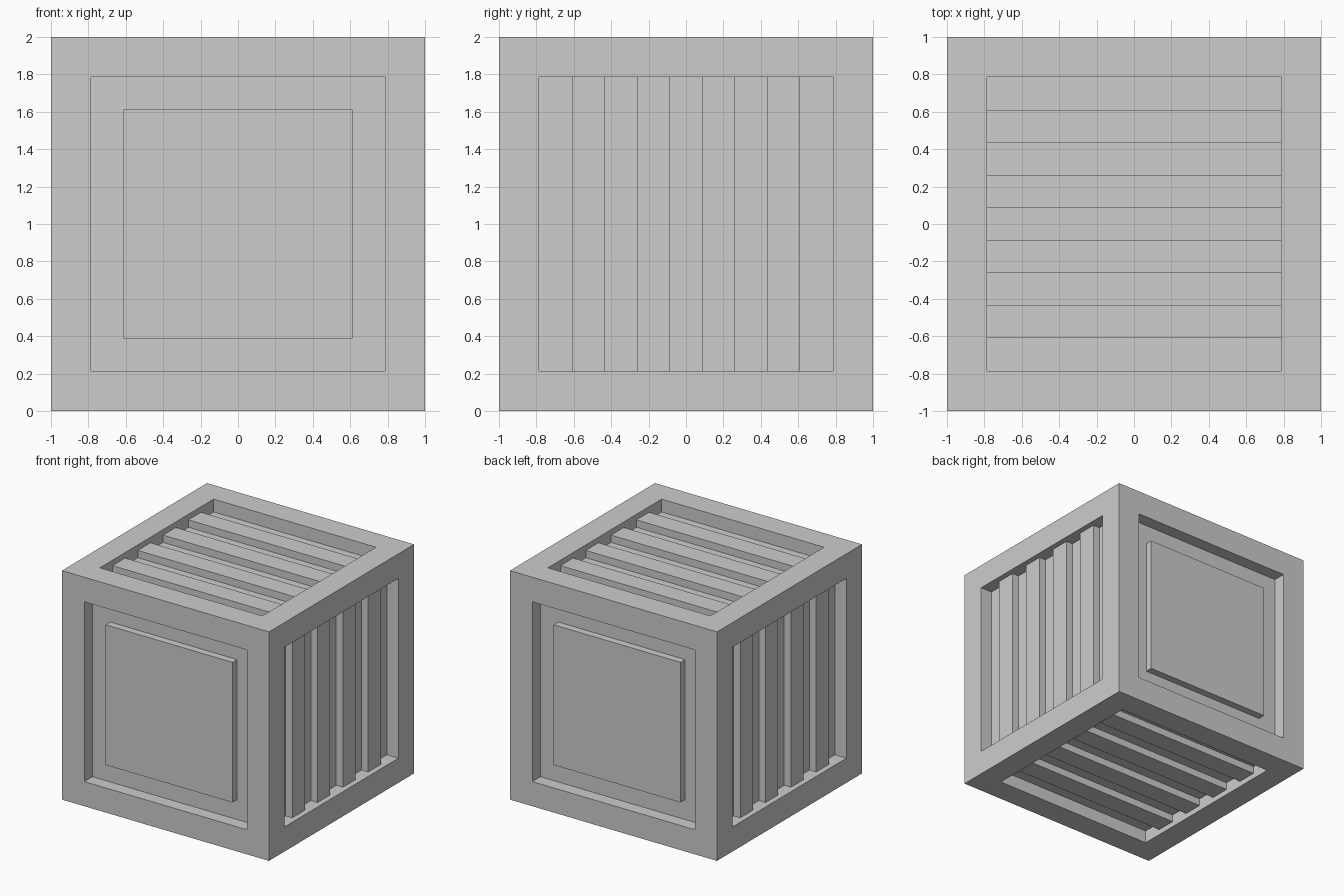
import bpy
import bmesh
from mathutils import Matrix, Vector
from math import pi

old = bpy.data.objects.get("Cube")
if old:
    bpy.data.objects.remove(old, do_unlink=True)

HALF = 1.0        # half the crate's edge
OPEN = 0.785      # half the recess opening
FLOOR = 0.112     # recess depth
FACE = 0.048      # depth of the raised slats and panels
PANEL = 0.612     # half the panel's edge
STRIP = 2 * OPEN / 9

grey = bpy.data.materials.new("plain_grey")
grey.use_nodes = True
colour = (0.61, 0.61, 0.61, 1)
grey.diffuse_color = colour
grey.node_tree.nodes["Principled BSDF"].inputs["Base Color"].default_value = colour


def add_object(name, bm):
    mesh = bpy.data.meshes.new(name)
    bm.to_mesh(mesh)
    bm.free()
    mesh.materials.append(grey)
    obj = bpy.data.objects.new(name, mesh)
    bpy.context.collection.objects.link(obj)


def add_block(name, turn, width, length, offset=0):
    """Block on a recess floor, laid out on the top side and turned to its own side."""
    bm = bmesh.new()
    bmesh.ops.create_cube(bm, size=1)
    bmesh.ops.scale(bm, vec=(length, width, FLOOR - FACE), verts=bm.verts)
    bmesh.ops.translate(bm, vec=(0, offset, HALF - (FLOOR + FACE) / 2), verts=bm.verts)
    bmesh.ops.transform(bm, matrix=Matrix.Translation((0, 0, HALF)) @ turn, verts=bm.verts)
    add_object(name, bm)


# Crate body: a cube with a square recess in each side
bm = bmesh.new()
bmesh.ops.create_cube(bm, size=2 * HALF)
sides = list(bm.faces)
bmesh.ops.inset_individual(bm, faces=sides, thickness=HALF - OPEN, use_even_offset=True)
for face in sides:
    inward = -face.normal.copy()
    floor = bmesh.ops.extrude_discrete_faces(bm, faces=[face])["faces"][0]
    bmesh.ops.translate(bm, vec=inward * FLOOR, verts=floor.verts)
bmesh.ops.translate(bm, vec=Vector((0, 0, HALF)), verts=bm.verts)
add_object("crate_frame", bm)

# Raised square panels on the front and back
for side, angle in (("front", pi / 2), ("back", -pi / 2)):
    add_block(side + "_panel", Matrix.Rotation(angle, 4, "X"), 2 * PANEL, 2 * PANEL)

# Four slats on each of the other sides
slatted = {"top": 0, "left": pi / 2, "bottom": pi, "right": -pi / 2}
for side, angle in slatted.items():
    turn = Matrix.Rotation(angle, 4, "Y")
    for i in range(4):
        offset = (2 * i - 3) * STRIP
        add_block(f"{side}_slat_{i + 1}", turn, STRIP, 2 * OPEN, offset)
